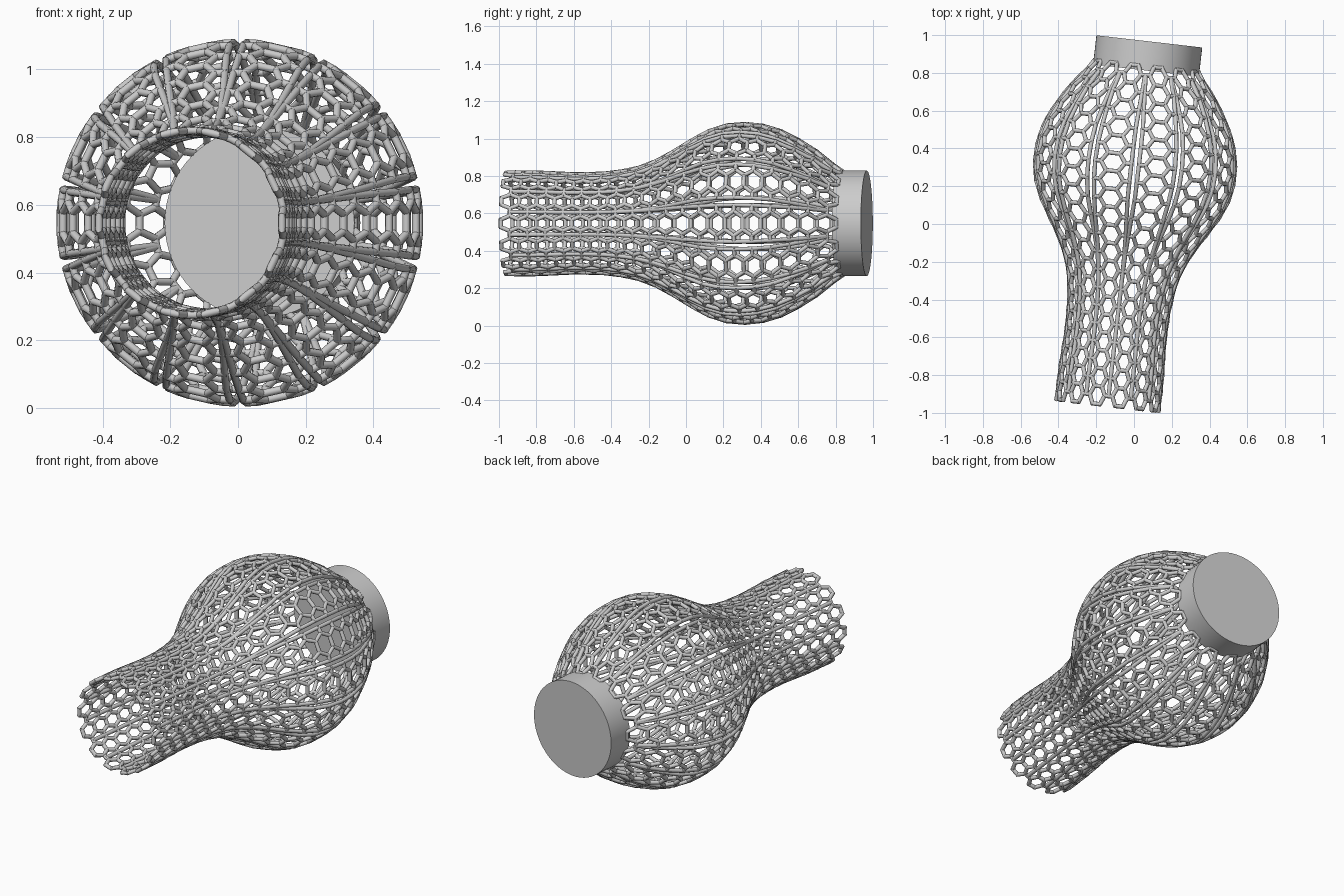
import bpy, bmesh, math
from mathutils import Vector, Matrix

if "Cube" in bpy.data.objects:
    bpy.data.objects.remove(bpy.data.objects["Cube"])

PETALS, ROWS = 14, 19
ROD, SIDES = 0.0115, 8
S0, S1 = -0.965, 0.84
TILT = math.atan(0.115)

# local frame: the axis is local y, tilted about z
frame = Matrix.Translation((-0.03, 0, 0.547)) @ Matrix.Rotation(-TILT, 4, 'Z')

PROFILE = [(-1.0, .273), (-.8, .272), (-.6, .262), (-.45, .265), (-.3, .283),
           (-.2, .313), (-.1, .362), (0, .424), (.1, .483), (.2, .521), (.3, .533),
           (.4, .525), (.5, .497), (.6, .447), (.7, .385), (.8, .305), (.9, .24)]


def radius(s):
    for (a, ra), (b, rb) in zip(PROFILE, PROFILE[1:]):
        if s <= b:
            return ra + (rb - ra) * (s - a) / (b - a)
    return PROFILE[-1][1]


def point(u, s):
    """u runs -1..1 across a petal, s runs along the axis."""
    r = radius(s)
    open_up = min(1, max(0, (r - .29) / .2))      # petals part on the bulge
    a = math.pi / PETALS * u * (1 - .17 * open_up)
    return Vector((r * math.cos(a), s, r * math.sin(a)))


def rod(bm, a, b):
    d = b - a
    q = d.to_track_quat('Z', 'Y').to_matrix().to_4x4()
    bmesh.ops.create_cone(bm, cap_ends=True, segments=SIDES, radius1=ROD,
                          radius2=ROD, depth=d.length + ROD,
                          matrix=Matrix.Translation((a + b) / 2) @ q)


def finish(bm, name):
    me = bpy.data.meshes.new(name)
    bm.to_mesh(me)
    bm.free()
    ob = bpy.data.objects.new(name, me)
    bpy.context.collection.objects.link(ob)
    ob.matrix_world = frame
    bpy.ops.object.select_all(action='DESELECT')
    ob.select_set(True)
    bpy.context.view_layer.objects.active = ob
    bpy.ops.object.shade_smooth_by_angle(angle=math.radians(50))
    return ob


# honeycomb strip: a centre column of hexagons, half hexagons closed by edge rods
pitch = (S1 - S0) / ROWS
A, B = 1 / 3, 2 / 3
bm_unit = bmesh.new()
for row in range(ROWS + 1):
    s = S0 + row * pitch
    rod(bm_unit, point(-A, s), point(A, s))
    if row == ROWS:
        break
    mid, nxt = s + pitch / 2, s + pitch
    for side in (-1, 1):
        rod(bm_unit, point(side * A, s), point(side * B, mid))
        rod(bm_unit, point(side * B, mid), point(side * A, nxt))
        rod(bm_unit, point(side * B, mid), point(side, mid))
        if row < ROWS - 1:
            rod(bm_unit, point(side, mid), point(side, mid + pitch))
unit = bpy.data.meshes.new("petal_unit")
bm_unit.to_mesh(unit)
bm_unit.free()

# repeat the petal around the axis
bm = bmesh.new()
for p in range(PETALS):
    n = len(bm.verts)
    bm.from_mesh(unit)
    bm.verts.ensure_lookup_table()
    bmesh.ops.rotate(bm, verts=bm.verts[n:], cent=(0, 0, 0),
                     matrix=Matrix.Rotation(2 * math.pi * p / PETALS, 3, 'Y'))
bpy.data.meshes.remove(unit)
finish(bm, "lattice_body")

# solid end cap
bm = bmesh.new()
bmesh.ops.create_cone(bm, cap_ends=True, segments=64, radius1=.282, radius2=.282,
                      depth=.155, matrix=Matrix.Translation((0, .973 - .0775, 0))
                      @ Matrix.Rotation(math.pi / 2, 4, 'X'))
finish(bm, "base_cap")
